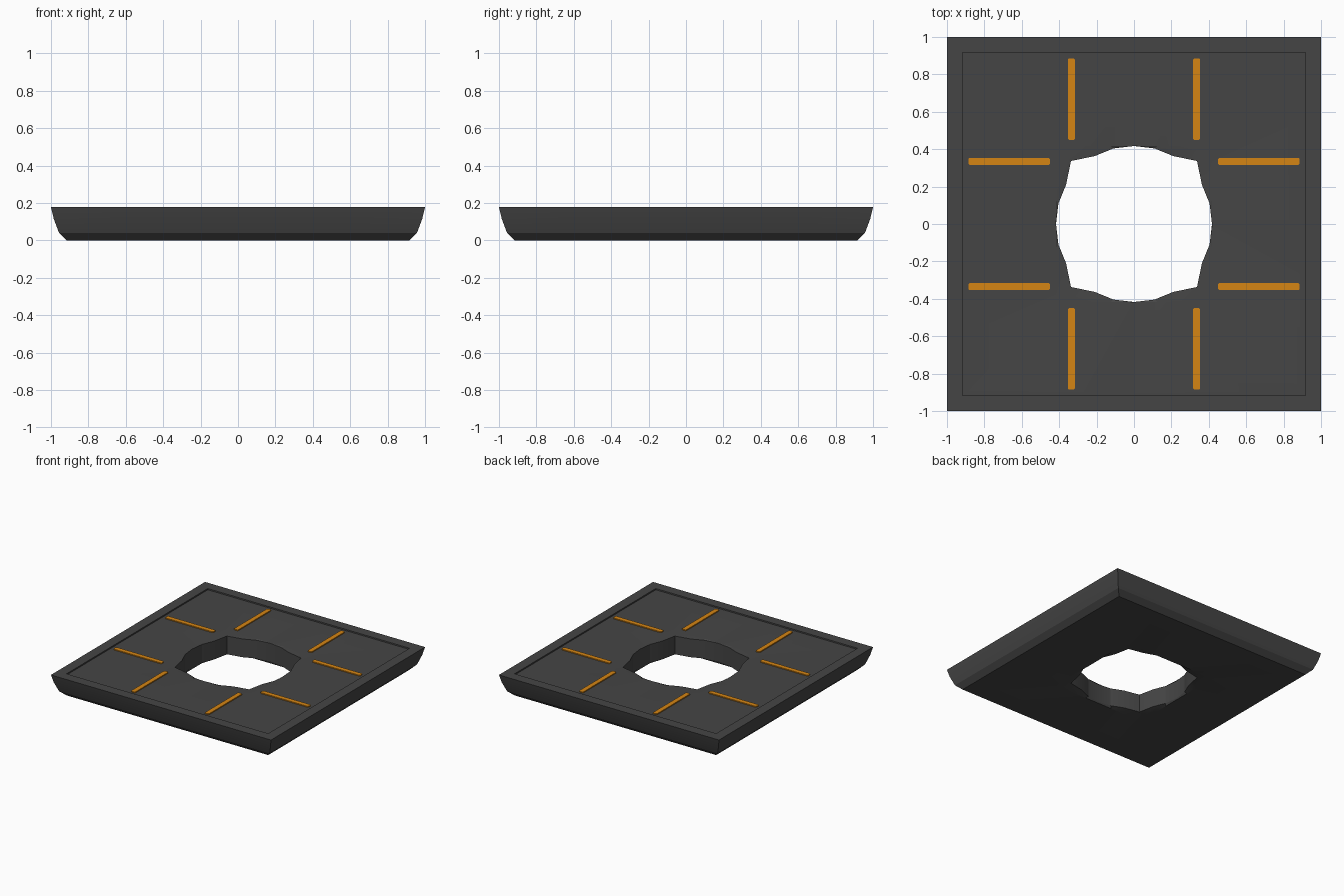
import bpy, bmesh, math
from mathutils import Vector

if "Cube" in bpy.data.objects:
    bpy.data.objects.remove(bpy.data.objects["Cube"])


def material(name, rgb):
    m = bpy.data.materials.new(name)
    m.diffuse_color = (*rgb, 1)
    m.use_nodes = True
    m.node_tree.nodes["Principled BSDF"].inputs["Base Color"].default_value = m.diffuse_color
    return m


charcoal = material("charcoal", (0.06, 0.06, 0.06))
orange = material("orange", (0.66, 0.235, 0.007))

# position along one side, and the wavy hole's (along, outward) points
SIDE = [-1, -0.63, -0.3, 0, 0.3, 0.63]
WAVE = [(-0.337, 0.337), (-0.21, 0.363), (-0.11, 0.404),
        (0, 0.418), (0.11, 0.404), (0.21, 0.363)]


def four_sides(points, z):
    """Repeat one side's (along, outward) points around the square."""
    ring = []
    for k in range(4):
        c, s = math.cos(k * math.pi / 2), math.sin(k * math.pi / 2)
        ring += [Vector((o * c - a * s, o * s + a * c, z)) for a, o in points]
    return ring


def square(r, z):
    return four_sides([(t * r, r) for t in SIDE], z)


def finish(bm, name, mat, angle):
    bmesh.ops.recalc_face_normals(bm, faces=bm.faces)
    me = bpy.data.meshes.new(name)
    bm.to_mesh(me)
    bm.free()
    ob = bpy.data.objects.new(name, me)
    bpy.context.collection.objects.link(ob)
    me.materials.append(mat)
    bpy.ops.object.select_all(action='DESELECT')
    ob.select_set(True)
    bpy.context.view_layer.objects.active = ob
    bpy.ops.object.shade_smooth_by_angle(angle=math.radians(angle))
    return ob


# base plate: rounded underside edge, raised rim, recessed panel, wavy hole
rings = [
    square(0.916, 0), square(0.957, 0.04), square(0.985, 0.115),
    square(1.0, 0.178), square(0.917, 0.178),
    square(0.916, 0.168), square(0.417, 0.168),
    four_sides(WAVE, 0.164), four_sides(WAVE, 0.014),
    square(0.417, 0),
]
bm = bmesh.new()
loops = [[bm.verts.new(p) for p in r] for r in rings]
n = len(loops[0])
for i, a in enumerate(loops):
    b = loops[(i + 1) % len(loops)]
    for j in range(n):
        k = (j + 1) % n
        bm.faces.new((a[j], a[k], b[k], b[j]))
finish(bm, "base_plate", charcoal, 15)

# eight marker strips, two on each side of the hole
bm = bmesh.new()
L0, L1, W, C = 0.449, 0.886, 0.019, 0.007
outline = [(L0, -W + C), (L0 + C, -W), (L1 - C, -W), (L1, -W + C),
           (L1, W - C), (L1 - C, W), (L0 + C, W), (L0, W - C)]
for k in range(4):
    c, s = math.cos(k * math.pi / 2), math.sin(k * math.pi / 2)
    for off in (-0.335, 0.335):
        low, top = [[bm.verts.new((x * c - (y + off) * s, x * s + (y + off) * c, z))
                     for x, y in outline] for z in (0.167, 0.176)]
        bm.faces.new(top)
        bm.faces.new(low[::-1])
        for i in range(8):
            j = (i + 1) % 8
            bm.faces.new((low[i], low[j], top[j], top[i]))
finish(bm, "marker_strips", orange, 30)
